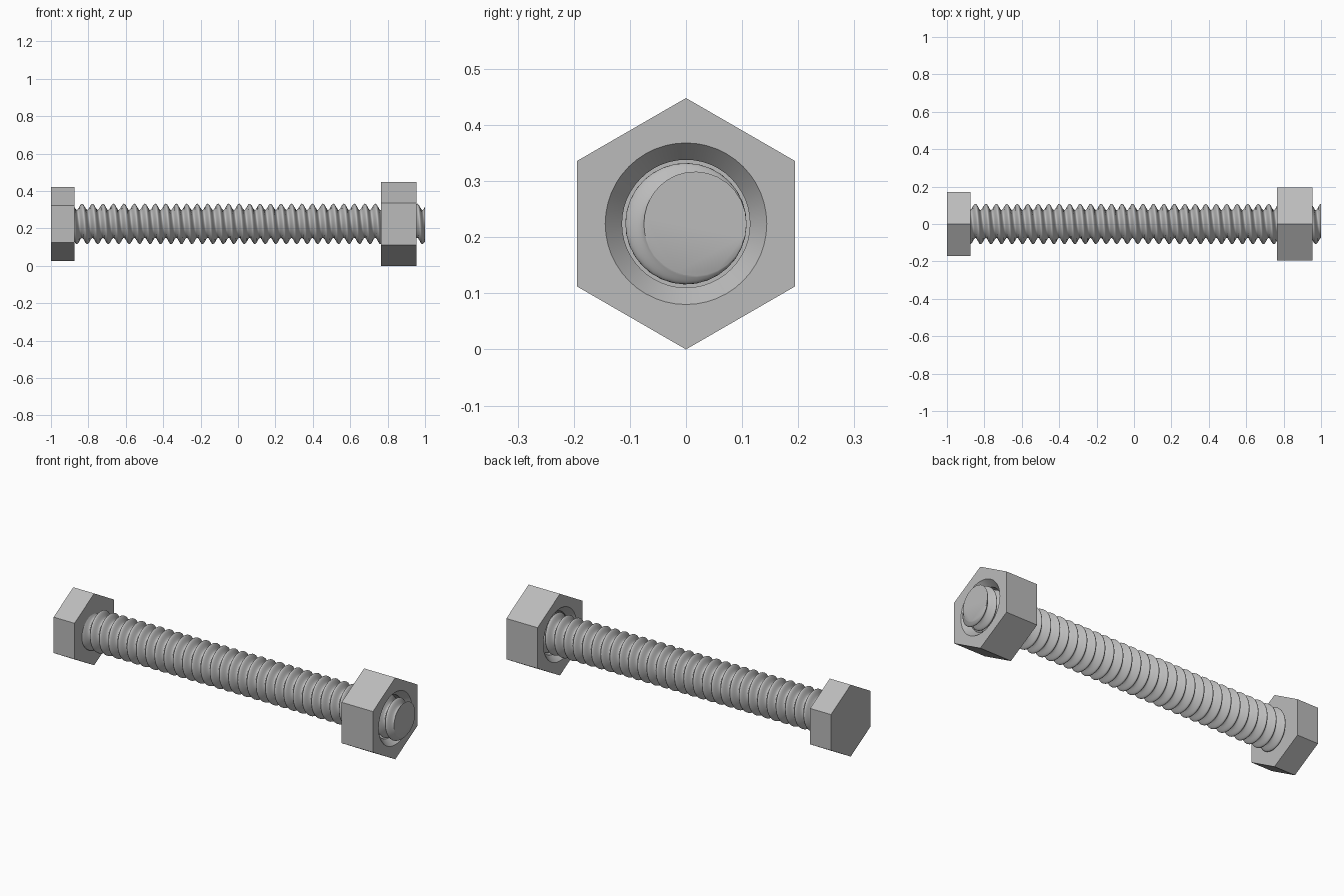
import bpy, bmesh
from math import cos, sin, tau

cube = bpy.data.objects.get("Cube")
if cube:
    bpy.data.objects.remove(cube)

AXIS_Z = 0.224
PITCH = 0.056

# Plain steel colour
steel = bpy.data.materials.new("grey steel")
steel.use_nodes = True
GREY = (0.5, 0.5, 0.5, 1)
steel.diffuse_color = GREY
steel.node_tree.nodes["Principled BSDF"].inputs["Base Color"].default_value = GREY


def ring(bm, x, count, radius, turn=0.0):
    """Ring of vertices around the bolt axis; radius is a function of angle."""
    verts = []
    for j in range(count):
        a = tau * j / count
        r = radius(a)
        verts.append(bm.verts.new((x, r * cos(a + turn), r * sin(a + turn))))
    return verts


def bridge(bm, a, b, smooth=False):
    n = len(a)
    for j in range(n):
        k = (j + 1) % n
        bm.faces.new((a[j], a[k], b[k], b[j])).smooth = smooth


def finish(bm, name):
    bmesh.ops.recalc_face_normals(bm, faces=bm.faces)
    mesh = bpy.data.meshes.new(name)
    bm.to_mesh(mesh)
    bm.free()
    mesh.materials.append(steel)
    obj = bpy.data.objects.new(name, mesh)
    obj.location.z = AXIS_Z
    bpy.context.collection.objects.link(obj)
    return obj


def smooth_by_angle(obj, angle):
    bpy.ops.object.select_all(action="DESELECT")
    obj.select_set(True)
    bpy.context.view_layer.objects.active = obj
    bpy.ops.object.shade_smooth_by_angle(angle=angle)


# Hexagonal head
bm = bmesh.new()
ends = [ring(bm, x, 6, lambda a: 0.197, tau / 4) for x in (-1, -0.873)]
bridge(bm, *ends)
for end in ends:
    bm.faces.new(end)
finish(bm, "bolt_head")

# Threaded shank: an off-centre section twisted along the axis
bm = bmesh.new()
start, stop, sides = -0.88, 1.0, 32
steps = round((stop - start) / PITCH * sides)
sections = []
for i in range(steps + 1):
    x = start + (stop - start) * i / steps
    sections.append(ring(bm, x, sides, lambda a: 0.0915 + 0.0165 * cos(a),
                         tau * (x - stop) / PITCH))
for a, b in zip(sections, sections[1:]):
    bridge(bm, a, b, True)
for end in (sections[0], sections[-1]):
    bm.faces.new(end)
smooth_by_angle(finish(bm, "threaded_shank"), 0.9)

# Hexagonal nut with a countersunk bore
bm = bmesh.new()
left, right, sink, seg = 0.765, 0.955, 0.035, 8
outer = [ring(bm, x, 6, lambda a: 0.224, tau / 4) for x in (left, right)]
bridge(bm, *outer)
bore = [ring(bm, x, 6 * seg, lambda a, r=r: r, tau / 4)
        for x, r in ((left, 0.144), (left + sink, 0.114),
                     (right - sink, 0.114), (right, 0.144))]
for a, b in zip(bore, bore[1:]):
    bridge(bm, a, b, True)
for hexagon, hole in ((outer[0], bore[0]), (outer[1], bore[-1])):
    for k in range(6):
        arc = [hole[(k * seg + j) % (6 * seg)] for j in range(seg + 1)]
        bm.faces.new([hexagon[k]] + arc + [hexagon[(k + 1) % 6]])
smooth_by_angle(finish(bm, "hex_nut"), 0.5)
